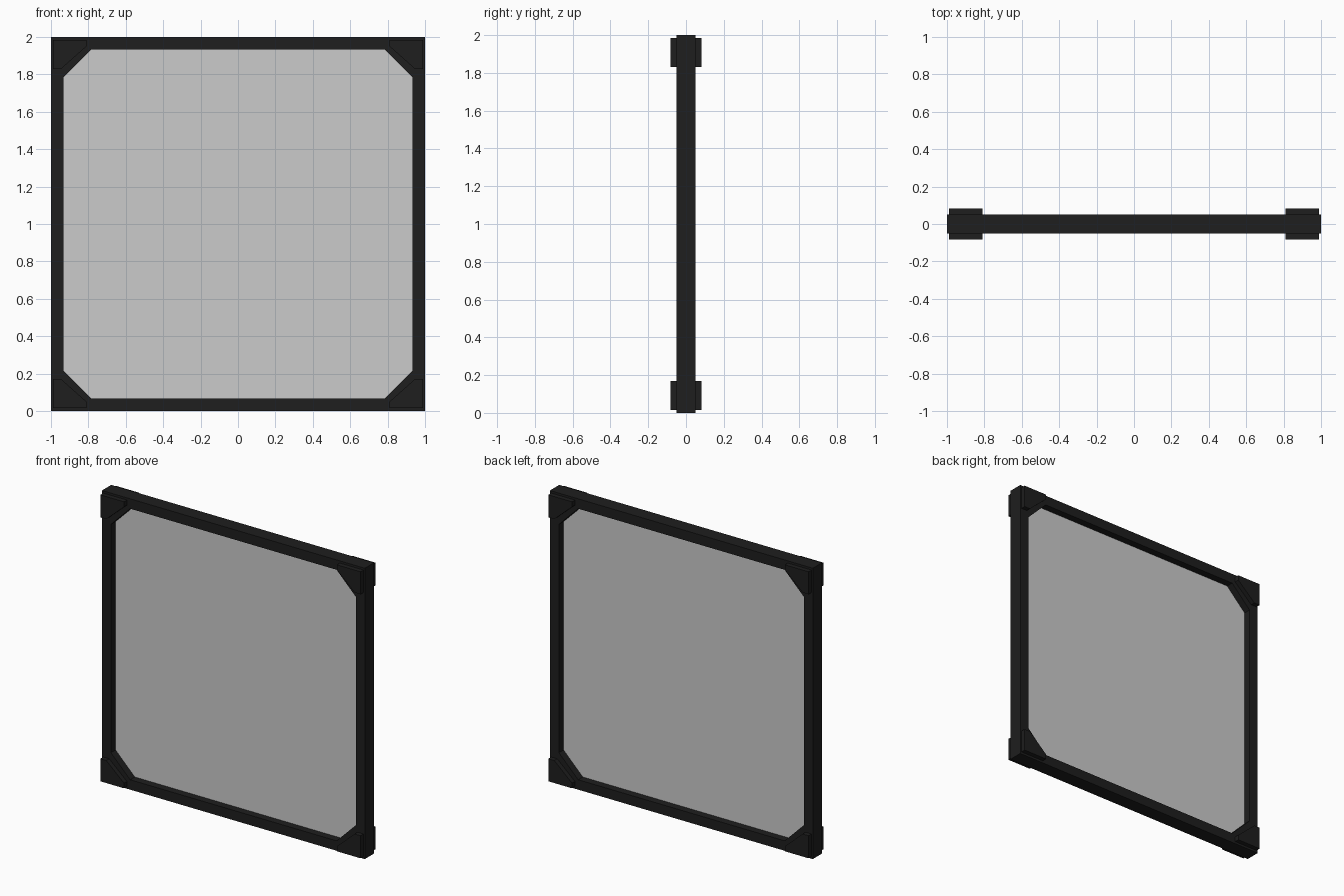
import bpy
import math

if "Cube" in bpy.data.objects:
    bpy.data.objects.remove(bpy.data.objects["Cube"])


def material(name, rgba):
    m = bpy.data.materials.new(name)
    m.diffuse_color = rgba
    m.use_nodes = True
    m.node_tree.nodes["Principled BSDF"].inputs["Base Color"].default_value = m.diffuse_color
    return m


BLACK = material("black_plastic", (0.013, 0.013, 0.013, 1))
GREY = material("pane_grey", (0.52, 0.52, 0.52, 1))


def extruded(name, loops, half_depth, mat):
    """Solid from filled x-z outlines (inner loops become holes)."""
    cu = bpy.data.curves.new(name, "CURVE")
    cu.dimensions = "2D"
    cu.fill_mode = "BOTH"
    cu.extrude = half_depth
    for pts in loops:
        s = cu.splines.new("POLY")
        s.points.add(len(pts) - 1)
        for p, (x, z) in zip(s.points, pts):
            p.co = (x, z, 0, 1)
        s.use_cyclic_u = True
    ob = bpy.data.objects.new(name, cu)
    bpy.context.collection.objects.link(ob)
    ob.rotation_euler.x = math.pi / 2
    bpy.ops.object.select_all(action="DESELECT")
    ob.select_set(True)
    bpy.context.view_layer.objects.active = ob
    bpy.ops.object.convert(target="MESH")
    bpy.ops.object.transform_apply(location=False, rotation=True, scale=False)
    # Weld caps to walls, face outwards, flat shading
    bpy.ops.object.mode_set(mode="EDIT")
    bpy.ops.mesh.select_all(action="SELECT")
    bpy.ops.mesh.remove_doubles(threshold=0.0001)
    bpy.ops.mesh.normals_make_consistent(inside=False)
    bpy.ops.object.mode_set(mode="OBJECT")
    bpy.ops.object.shade_flat()
    ob = bpy.context.object
    ob.data.materials.clear()
    ob.data.materials.append(mat)
    return ob


# Square frame with an eight-sided opening
a, b = 0.932, 0.785
outer = [(-1, 0), (1, 0), (1, 2), (-1, 2)]
opening = [(x, z + 1) for x, z in
           [(-b, -a), (b, -a), (a, -b), (a, b), (b, a), (-b, a), (-a, b), (-a, -b)]]
extruded("frame", [outer, opening], 0.05, BLACK)

# Single-sheet pane filling the opening
mesh = bpy.data.meshes.new("pane")
mesh.from_pydata([(x, 0, z) for x, z in opening], [], [range(8)])
mesh.materials.append(GREY)
pane = bpy.data.objects.new("pane", mesh)
bpy.context.collection.objects.link(pane)

# Thick corner guards with a cut-off inner corner
guard = [(0.99, 0.985), (0.81, 0.985), (0.81, 0.95), (0.945, 0.83), (0.99, 0.83)]
for sx, side in ((-1, "left"), (1, "right")):
    for sz, level in ((-1, "bottom"), (1, "top")):
        pts = [(sx * x, 1 + sz * z) for x, z in guard]
        extruded(f"corner_guard_{level}_{side}", [pts], 0.082, BLACK)
